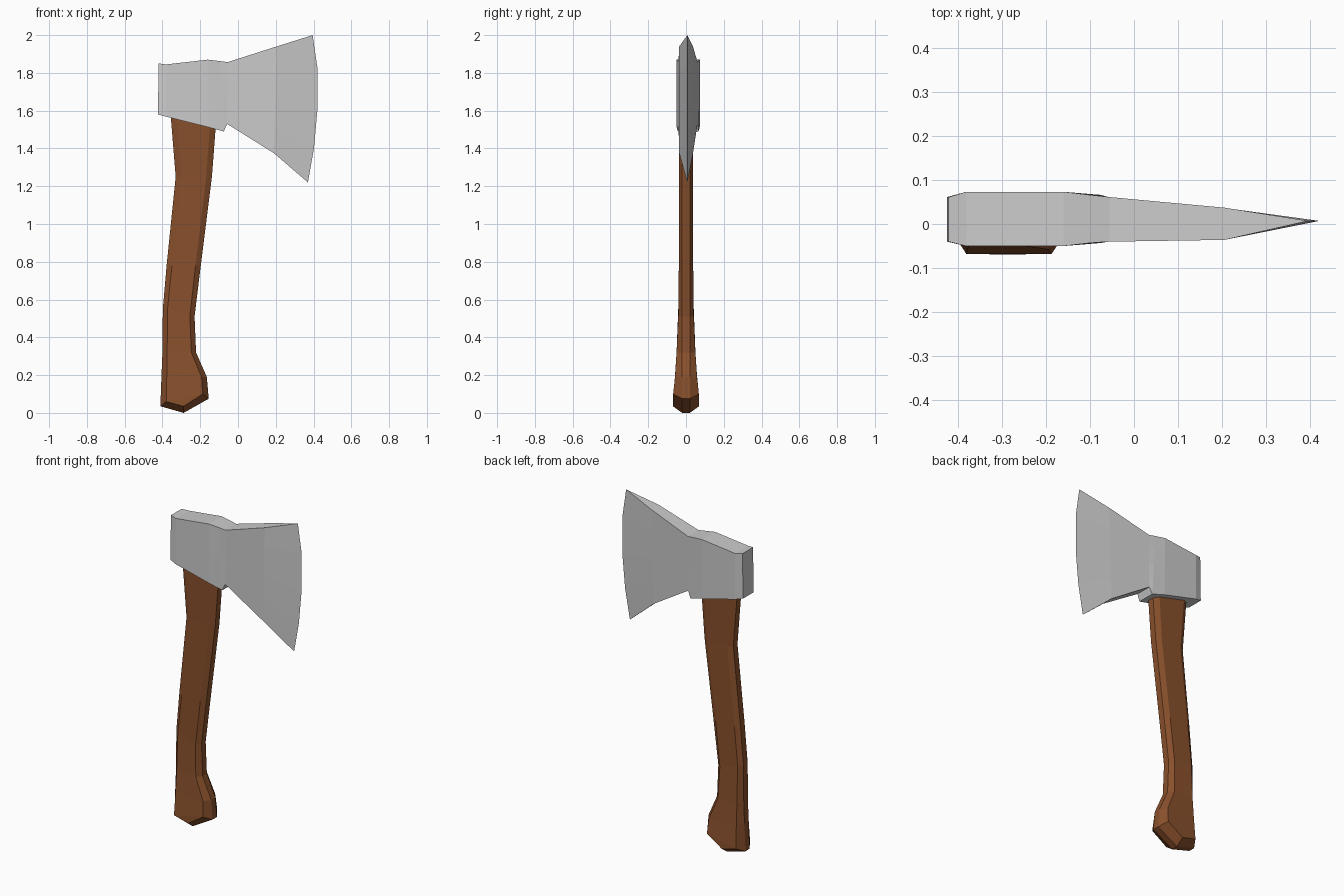
import bpy, bmesh

if "Cube" in bpy.data.objects:
    bpy.data.objects.remove(bpy.data.objects["Cube"])


def loft(name, rings, colour=None):
    """Skin equal-length closed rings; collapsed points are merged, open ends capped."""
    bm = bmesh.new()
    vs = [[bm.verts.new(p) for p in ring] for ring in rings]
    n = len(vs[0])
    for a, b in zip(vs, vs[1:]):
        for i in range(n):
            j = (i + 1) % n
            bm.faces.new((a[i], a[j], b[j], b[i]))
    bm.faces.new(vs[0][::-1])
    bmesh.ops.remove_doubles(bm, verts=bm.verts, dist=0.0005)
    bmesh.ops.recalc_face_normals(bm, faces=bm.faces)
    me = bpy.data.meshes.new(name)
    bm.to_mesh(me)
    bm.free()
    ob = bpy.data.objects.new(name, me)
    bpy.context.collection.objects.link(ob)
    if colour:
        mat = bpy.data.materials.new(name + "_wood")
        mat.diffuse_color = colour
        mat.use_nodes = True
        mat.node_tree.nodes["Principled BSDF"].inputs["Base Color"].default_value = mat.diffuse_color
        me.materials.append(mat)
    return ob


# Axe head: sections from poll to blade (top x, top z, bottom x, bottom z, y min, y max)
sections = [
    (-0.42, 1.85, -0.424, 1.58, -0.04, 0.061),
    (-0.38, 1.845, -0.38, 1.568, -0.05, 0.073),
    (-0.16, 1.87, -0.16, 1.513, -0.05, 0.073),
    (-0.10, 1.863, -0.075, 1.49, -0.043, 0.066),
    (-0.055, 1.857, -0.058, 1.53, -0.04, 0.061),
    (0.205, 1.94, 0.19, 1.375, -0.036, 0.037),
]
head_rings = []
for xt, zt, xb, zb, y0, y1 in sections:
    line = [(xt + (xb - xt) * t, zt + (zb - zt) * t)
            for t in (0, 0.22, 0.51, 0.77, 1)]
    head_rings.append([(x, y0, z) for x, z in line] +
                      [(x, y1, z) for x, z in reversed(line)])
# Curved cutting edge, both sides meeting on one line
edge = [(0.395, 2.0), (0.42, 1.83), (0.42, 1.6), (0.402, 1.4), (0.37, 1.22)]
head_rings.append([(x, 0.007, z) for x, z in edge + edge[::-1]])
loft("axe_head", head_rings)

# Handle: chamfered sections, top to bottom (left x, left z, right x, right z, half depth, inset)
grip = [
    (-0.36, 1.62, -0.11, 1.62, 0.04, 0.032),
    (-0.33, 1.25, -0.138, 1.25, 0.036, 0.03),
    (-0.378, 0.78, -0.197, 0.78, 0.038, 0.028),
    (-0.398, 0.55, -0.23, 0.51, 0.041, 0.025),
    (-0.40, 0.32, -0.222, 0.32, 0.05, 0.025),
    (-0.405, 0.2, -0.165, 0.19, 0.058, 0.028),
]
outlines = [((lx, lz), (lx + c, lz), (rx - c, rz), (rx, rz), h)
            for lx, lz, rx, rz, h, c in grip]
# Knob end, narrowing to a ridge at the butt
outlines.append(((-0.411, 0.035), (-0.38, 0.06), (-0.187, 0.1), (-0.155, 0.075), 0.068))
outlines.append(((-0.288, 0.0), (-0.288, 0.035), (-0.288, 0.035), (-0.288, 0.0), 0.069))
handle_rings = []
for lo, li, ri, ro, h in outlines:
    half = [(ro, 0.02), (ri, h), (li, h), (lo, 0.02)]
    handle_rings.append([(p[0], -y, p[1]) for p, y in half] +
                        [(p[0], y, p[1]) for p, y in reversed(half)])
loft("handle", handle_rings, (0.25, 0.08, 0.025, 1))
